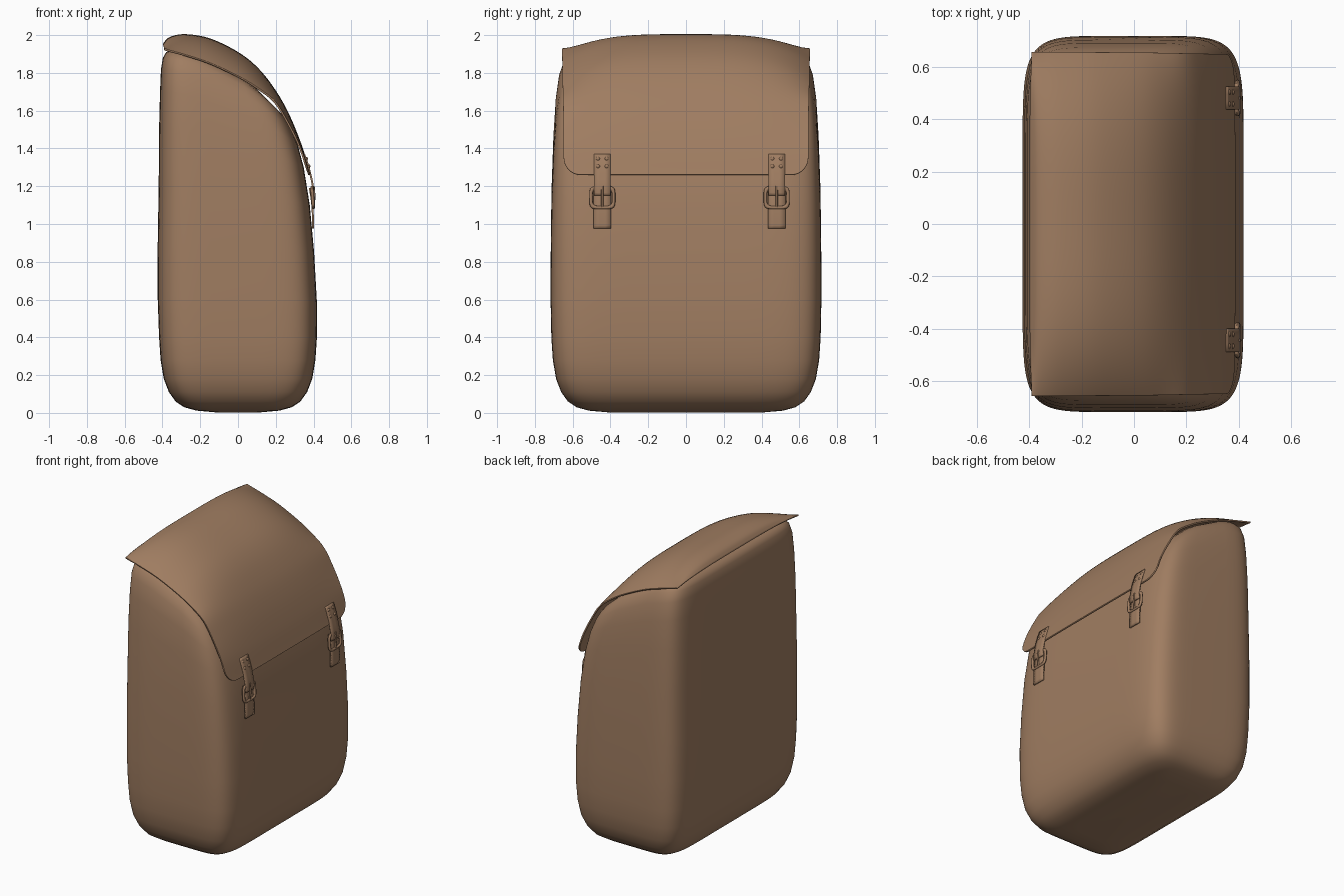
import bpy, bmesh, math
from mathutils import Vector

if "Cube" in bpy.data.objects:
    bpy.data.objects.remove(bpy.data.objects["Cube"])

leather = bpy.data.materials.new("brown leather")
leather.diffuse_color = (0.35, 0.205, 0.12, 1)
leather.use_nodes = True
leather.node_tree.nodes["Principled BSDF"].inputs["Base Color"].default_value = leather.diffuse_color


def grid(name, rows, close_row=False, close_col=False, caps=False, thick=0):
    """Skin a list of point rows into one smooth surface."""
    bm = bmesh.new()
    v = [[bm.verts.new(p) for p in r] for r in rows]
    n, m = len(v), len(v[0])
    for i in range(n if close_col else n - 1):
        for j in range(m if close_row else m - 1):
            a, b = v[i], v[(i + 1) % n]
            k = (j + 1) % m
            bm.faces.new((a[j], a[k], b[k], b[j]))
    if caps:
        for r in (v[0], v[-1]):
            c = sum((p.co for p in r), Vector()) / m
            cv = bm.verts.new(c)
            for j in range(m):
                bm.faces.new((cv, r[j], r[(j + 1) % m]))
    bmesh.ops.recalc_face_normals(bm, faces=bm.faces)
    me = bpy.data.meshes.new(name)
    bm.to_mesh(me)
    bm.free()
    ob = bpy.data.objects.new(name, me)
    bpy.context.collection.objects.link(ob)
    me.materials.append(leather)
    bpy.context.view_layer.objects.active = ob
    ob.select_set(True)
    bpy.ops.object.shade_smooth_by_angle(angle=math.radians(50))
    ob.select_set(False)
    if thick:
        s = ob.modifiers.new("thickness", "SOLIDIFY")
        s.thickness = thick
        s.offset = 0
    return ob


def spow(c, e):
    return math.copysign(abs(c) ** e, c)


def spline(pts, t):
    """Catmull-Rom point, t in 0..1."""
    n = len(pts) - 1
    f = min(max(t, 0), 1) * n
    i = min(int(f), n - 1)
    f -= i
    p0, p1, p2, p3 = (Vector(pts[min(max(i + k, 0), n)]) for k in (-1, 0, 1, 2))
    if i == 0:
        p0 = 2 * p1 - p2
    if i == n - 1:
        p3 = 2 * p2 - p1
    return 0.5 * (2 * p1 + (p2 - p0) * f + (2 * p0 - 5 * p1 + 4 * p2 - p3) * f ** 2
                  + (3 * p1 - p0 - 3 * p2 + p3) * f ** 3)


# Body: rounded rings; (back z, front z, back x, front x, half width, bulge)
levels = [(z, z, -0.42 + d, 0.42 - d, 0.715 - d, 0) for z, d in
          [(0.003, 0.3), (0.012, 0.2), (0.03, 0.135), (0.06, 0.09), (0.11, 0.054),
           (0.18, 0.027), (0.28, 0.01), (0.4, 0.002)]]
levels += [(0.6, 0.6, -0.425, 0.417, 0.717, 0),
           (0.9, 0.85, -0.425, 0.403, 0.716, 0.01),
           (1.2, 1.1, -0.42, 0.38, 0.712, 0.02),
           (1.5, 1.3, -0.418, 0.348, 0.702, 0.04),
           (1.7, 1.42, -0.413, 0.316, 0.69, 0.055),
           (1.82, 1.5, -0.408, 0.284, 0.673, 0.065),
           (1.88, 1.55, -0.398, 0.258, 0.65, 0.072),
           (1.91, 1.58, -0.38, 0.235, 0.62, 0.075),
           (1.92, 1.62, -0.34, 0.19, 0.54, 0.075)]
N = 96
rows = []
for zb, zf, xb, xf, w, b in levels:
    row = []
    for k in range(N):
        t = math.tau * (k + 0.5) / N
        x = spow(math.cos(t), 1 / 3)
        u = (x + 1) / 2
        row.append((xb + (xf - xb) * u, w * spow(math.sin(t), 1 / 4),
                    zb + (zf - zb) * u + 4 * u * (1 - u) * b))
    rows.append(row)
grid("bag_body", rows, close_row=True, caps=True)

# Flap: blends a domed centre profile into a flatter edge profile
centre = [(-0.395, 1.95), (-0.36, 1.985), (-0.28, 2.0), (-0.15, 1.978), (0, 1.905),
          (0.11, 1.815), (0.205, 1.69), (0.275, 1.56), (0.335, 1.41), (0.382, 1.26)]
edge = [(-0.39, 1.925), (-0.36, 1.915), (-0.28, 1.893), (-0.15, 1.85), (0, 1.78),
        (0.1, 1.72), (0.19, 1.65), (0.255, 1.55), (0.325, 1.41), (0.375, 1.26)]
rows = []
R = 0.09
for i in range(61):
    t = math.sin(math.pi / 2 * i / 60)
    c, e = spline(centre, t), spline(edge, t)
    full = 0.655 - 0.008 * t
    h = max(0, min(R, e[1] - 1.26))
    w = full - R + math.sqrt(max(0, R * R - (R - h) ** 2))
    row = []
    for j in range(49):
        s = -1 + j / 24
        y = w * math.sin(s * math.pi / 2)
        f = 1 - min(1, abs(y) / full) ** 3.5
        x, z = e + (c - e) * f
        row.append((x, y, z))
    rows.append(row)
grid("top_flap", rows, thick=0.01)


def ribbon(name, y, path, w, thick=0.01):
    pts = [spline(path, i / 12) for i in range(13)]
    grid(name, [[(p[0], y + s * w / 2, p[1]) for s in (-1, -0.33, 0.33, 1)] for p in pts],
         thick=thick)


def dome(name, x, y, z, r, h):
    rows = []
    for k in range(5):
        a = math.pi / 2 * k / 5
        rows.append([(x + h * math.sin(a), y + r * math.cos(a) * math.cos(q),
                      z + r * math.cos(a) * math.sin(q))
                     for q in (math.tau * i / 12 for i in range(12))])
    grid(name, rows, close_row=True, caps=True)


for side, y in (("left", -0.443), ("right", 0.48)):
    # Straps
    ribbon(side + "_upper_strap", y,
           [(0.35, 1.37), (0.368, 1.32), (0.384, 1.26), (0.396, 1.2), (0.397, 1.15)], 0.088)
    ribbon(side + "_lower_strap", y,
           [(0.397, 0.975), (0.396, 1.05), (0.391, 1.12), (0.38, 1.19)], 0.092)
    # Rivets
    for dy in (-0.023, 0.023):
        for z, x in ((1.345, 0.362), (1.305, 0.375)):
            dome(side + "_rivet", x, y + dy, z, 0.011, 0.008)
    # Buckle frame and prong
    rows = []
    for k in range(40):
        t = math.tau * (k + 0.5) / 40
        cy, cz = spow(math.cos(t), 0.45), spow(math.sin(t), 0.45)
        ring = []
        for i in range(8):
            q = math.tau * i / 8
            r = 0.009 * math.cos(q)
            z = 1.14 + (0.053 + r) * cz
            ring.append((0.395 - 0.06 * (z - 1.14) + 0.009 * math.sin(q),
                         y + (0.06 + r) * cy, z))
        rows.append(ring)
    grid(side + "_buckle_frame", rows, close_row=True, close_col=True)
    rows = [[(x + 0.006 * math.cos(q), y + 0.006 * math.sin(q), z)
             for q in (math.tau * i / 8 for i in range(8))]
            for x, z in ((0.4, 1.2), (0.404, 1.15), (0.401, 1.085))]
    grid(side + "_buckle_prong", rows, close_row=True, caps=True)
